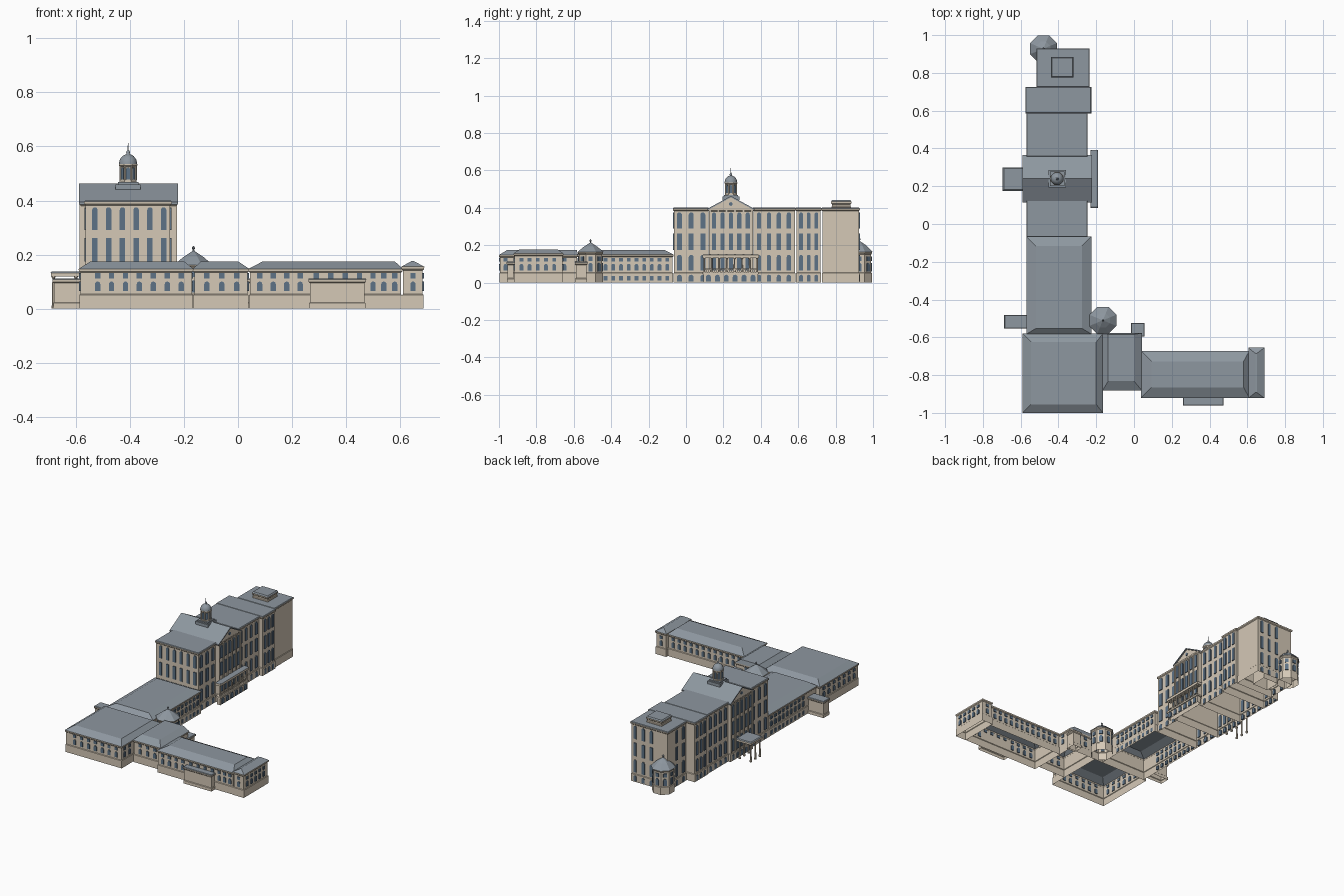
import bpy, bmesh, math
from mathutils import Vector

if "Cube" in bpy.data.objects:
    bpy.data.objects.remove(bpy.data.objects["Cube"])


def mat(name, c):
    m = bpy.data.materials.new(name)
    m.diffuse_color = (*c, 1)
    m.use_nodes = True
    m.node_tree.nodes["Principled BSDF"].inputs["Base Color"].default_value = m.diffuse_color
    return m


STONE = mat("stone", (0.66, 0.58, 0.47))
ROOF = mat("slate", (0.27, 0.31, 0.35))
GLASS = mat("glass", (0.11, 0.17, 0.24))


def finish(bm, name, m, smooth=False):
    bmesh.ops.recalc_face_normals(bm, faces=bm.faces)
    me = bpy.data.meshes.new(name)
    bm.to_mesh(me)
    bm.free()
    me.materials.append(m)
    ob = bpy.data.objects.new(name, me)
    bpy.context.collection.objects.link(ob)
    for p in me.polygons:
        p.use_smooth = smooth
    return ob


def skin(bm, loops, cap=False, floor=False):
    rings = [[bm.verts.new(p) for p in lp] for lp in loops]
    n = len(rings[0])
    for a, b in zip(rings, rings[1:]):
        for i in range(n):
            bm.faces.new((a[i], a[(i + 1) % n], b[(i + 1) % n], b[i]))
    if cap:
        bm.faces.new(rings[-1])
    if floor:
        bm.faces.new(rings[0][::-1])


def rect_loop(r, ins, z):
    if not isinstance(ins, tuple):
        ins = (ins,) * 4
    x0, x1, y0, y1 = r[0] + ins[0], r[1] - ins[1], r[2] + ins[2], r[3] - ins[3]
    return [(x0, y0, z), (x1, y0, z), (x1, y1, z), (x0, y1, z)]


def loft(name, r, prof, m, cap=False):
    bm = bmesh.new()
    skin(bm, [rect_loop(r, i, z) for i, z in prof], cap)
    return finish(bm, name, m)


def box(bm, x0, x1, y0, y1, z0, z1):
    r = (x0, x1, y0, y1)
    skin(bm, [rect_loop(r, 0, z0), rect_loop(r, 0, z1)], True, True)


def lathe(bm, cx, cy, prof, n, turn=0.5):
    ang = [2 * math.pi * (i + turn) / n for i in range(n)]
    skin(bm, [[(cx + r * math.cos(a), cy + r * math.sin(a), z) for a in ang] for r, z in prof], True)


def window(bm, x, y, ang, z0, z1, w, arch):
    # thin glass panel straddling a wall, outward normal at ang
    nrm = Vector((math.cos(ang), math.sin(ang), 0))
    u = Vector((-nrm.y, nrm.x, 0))
    h = w / 2
    pts = [(-h, z0), (h, z0)]
    if arch:
        pts += [(h * math.cos(t * math.pi / 6), z1 - h + h * math.sin(t * math.pi / 6)) for t in range(7)]
    else:
        pts += [(h, z1), (-h, z1)]
    loops = [[Vector((x, y, z)) + u * a + nrm * d for a, z in pts] for d in (-0.005, 0.005)]
    skin(bm, loops, True, True)


LOW = [(0.065, 0.1, True), (0.112, 0.131, False)]
LOWG = LOW + [(0.01, 0.035, False)]
UPPER = [(0.29, 0.375, True), (0.175, 0.262, False)]
TALL = UPPER + [(0.065, 0.148, True), (0.006, 0.042, True)]


def facade(bm, r, side, a, b, n, rows, w=0.02):
    for i in range(n):
        p = a + (b - a) * i / max(n - 1, 1)
        x, y, ang = {"E": (r[1] - .006, p, 0), "N": (p, r[3] - .006, math.pi / 2),
                     "W": (r[0] + .006, p, math.pi), "S": (p, r[2] + .006, -math.pi / 2)}[side]
        for z0, z1, arch in rows:
            window(bm, x, y, ang, z0, z1, w, arch)


def building(name, r, z, insets, top, fronts, base=0.05):
    # open-bottomed wall shell with base course and cornice, then roof, then glazing
    loft(name + "_walls", r, [(.003, 0), (.003, base), (.006, base + .003), (.006, z - .014),
                              (.001, z - .009), (0, z)], STONE)
    if top:
        loft(name + "_roof", r, [(0, z), (insets, top)], ROOF, True)
    bm = bmesh.new()
    for f in fronts:
        facade(bm, r, *f)
    if fronts:
        finish(bm, name + "_windows", GLASS)
    else:
        bm.free()


# Tall main range
building("south_wing", (-.57, -.245, -.07, .125), .396, .004, .4,
         [(s, -.035, .09, 3, TALL, .027) for s in "EW"] + [("S", -.53, -.275, 6, UPPER)])
building("north_wing", (-.57, -.245, .355, .588), .396, .004, .4,
         [(s, .39, .55, 4, TALL, .023) for s in "EW"])
building("north_pavilion", (-.575, -.225, .585, .726), .396, .004, .4,
         [(s, .615, .697, 3, TALL) for s in "EW"])
building("north_end", (-.517, -.235, .724, .93), .396, .004, .4,
         [("W", .76, .83, 2, TALL), ("N", -.39, -.27, 3, TALL)])
building("roof_house", (-.44, -.32, .775, .885), .432, .006, .44, [], .405)
PAV = (-.587, -.225, .117, .363)
building("central_pavilion", PAV, .394, 0, 0, [(s, .15, .33, 5, TALL, .022) for s in "EW"])

# Pavilion pilasters
bm = bmesh.new()
for i in range(6):
    y = .1275 + .045 * i
    for x in (PAV[0] + .004, PAV[1] - .004):
        box(bm, x - .004, x + .004, y - .005, y + .005, .05, .385)
finish(bm, "pavilion_pilasters", STONE)

# Gable: tympanum solid, sloping slate slabs and round window
bm = bmesh.new()
skin(bm, [[(x, .12, .39), (x, .36, .39), (x, .24, .456)] for x in (PAV[0] + .006, PAV[1] - .006)], True, True)
finish(bm, "pediment", STONE)
bm = bmesh.new()
prof = [(.114, .394), (.24, .463), (.366, .394), (.366, .386), (.24, .455), (.114, .386)]
skin(bm, [[(x, y, z) for y, z in prof] for x in (PAV[0] - .002, PAV[1] + .002)], True, True)
finish(bm, "gable_roof", ROOF)
bm = bmesh.new()
for x in (PAV[0] + .005, PAV[1] - .005):
    skin(bm, [[(x + d, .24 + .01 * math.cos(t * math.pi / 6), .42 + .01 * math.sin(t * math.pi / 6))
               for t in range(12)] for d in (-.003, .003)], True, True)
finish(bm, "pediment_windows", GLASS)

# Cupola
CX, CY = -.407, .24
bm = bmesh.new()
box(bm, CX - .046, CX + .046, CY - .046, CY + .046, .44, .46)
box(bm, CX - .038, CX + .038, CY - .038, CY + .038, .46, .468)
finish(bm, "cupola_base", ROOF)
bm = bmesh.new()
lathe(bm, CX, CY, [(.034, .468), (.034, .475), (.03, .476), (.03, .524), (.037, .53), (.037, .536)], 8)
for i in range(8):
    a = (i + .5) * math.pi / 4
    lathe(bm, CX + .031 * math.cos(a), CY + .031 * math.sin(a), [(.004, .475), (.004, .527)], 8)
finish(bm, "cupola_drum", STONE)
bm = bmesh.new()
for i in range(8):
    a = i * math.pi / 4
    window(bm, CX + .0255 * math.cos(a), CY + .0255 * math.sin(a), a, .478, .522, .014, True)
finish(bm, "cupola_windows", GLASS)
bm = bmesh.new()
lathe(bm, CX, CY, [(.034 * math.cos(t * math.pi / 14), .536 + .036 * math.sin(t * math.pi / 14)) for t in range(7)]
      + [(.006, .574), (.007, .579), (.005, .584), (.002, .587), (.0008, .613)], 16)
finish(bm, "cupola_dome", ROOF, True)

# East porch: arcaded base, deck, columns, rail, flat roof
bm = bmesh.new()
P = (-.228, -.192, .088, .39)
skin(bm, [rect_loop(P, .006, 0), rect_loop(P, .006, .048)])
box(bm, *P, .046, .057)
box(bm, *P, .13, .146)
box(bm, P[1] - .011, P[1] - .006, P[2] + .006, P[3] - .006, .07, .074)
for i in range(8):
    lathe(bm, P[1] - .009, P[2] + .01 + i * .0403, [(.006, .057), (.0045, .062), (.004, .125), (.006, .13)], 8)
for i in range(28):
    y = P[2] + .012 + i * .0103
    box(bm, P[1] - .01, P[1] - .007, y - .0015, y + .0015, .057, .07)
finish(bm, "east_porch", STONE)
bm = bmesh.new()
facade(bm, P, "E", .12, .358, 6, [(.006, .042, True)], .026)
finish(bm, "porch_arches", GLASS)
loft("porch_roof", P, [(-.002, .146), (.004, .15)], ROOF, True)

# West carriage canopy on posts
bm = bmesh.new()
C = (-.693, -.582, .178, .298)
box(bm, *C, .118, .132)
for x in (-.683, -.6):
    for y in (.19, .238, .286):
        lathe(bm, x, y, [(.008, 0), (.008, .01), (.006, .012), (.005, .11), (.008, .118)], 8)
finish(bm, "carriage_canopy", STONE)
loft("canopy_roof", C, [(-.002, .132), (.004, .137)], ROOF, True)

# Low wings with truncated hip roofs (insets: west, east, south, north)
building("low_link", (-.57, -.225, -.583, -.066), .15, (.05, .05, .03, .05), .175,
         [("E", -.43, -.1, 9, LOWG), ("W", -.44, -.1, 9, LOWG)])
building("corner_block", (-.59, -.165, -1, -.58), .147, (.045, .035, .045, .045), .175,
         [("S", -.52, -.21, 7, LOW), ("W", -.95, -.63, 7, LOW), ("E", -.965, -.91, 2, LOW)])
building("east_link", (-.167, .042, -.882, -.578), .147, (.03, .042, .05, .006), .175,
         [("S", -.115, -.005, 3, LOW), ("N", -.09, -.04, 2, LOW), ("E", -.65, -.625, 1, LOW)])
building("east_wing", (.038, .61, -.92, -.673), .147, (.055, .03, .055, .055), .175,
         [("S", .08, .23, 4, LOW), ("S", .29, .45, 4, LOW[1:]), ("S", .5, .58, 3, LOW),
          ("N", .08, .57, 12, LOW)])
building("east_end", (.605, .69, -.922, -.655), .155, (.038, .04, .03, .03), .176,
         [("S", .648, .648, 1, LOW), ("N", .648, .648, 1, LOW), ("E", -.88, -.705, 5, LOW)])

# Flat-roofed annexes
building("front_annex", (.26, .475, -.96, -.915), .108, .003, .112, [], .02)
building("rear_annex", (-.015, .055, -.595, -.525), .108, .003, .112, [], .02)
building("west_annex", (-.687, -.565, -.553, -.482), .108, .003, .112, [], .02)

# Octagonal corner towers
for nm, tx, ty, top in (("garden_tower", -.165, -.51, .213), ("north_tower", -.48, .928, .22)):
    bm = bmesh.new()
    lathe(bm, tx, ty, [(.071, 0), (.071, .05), (.067, .053), (.067, .15), (.073, .157), (.073, .163)], 8)
    finish(bm, nm + "_walls", STONE)
    bm = bmesh.new()
    lathe(bm, tx, ty, [(.077, .162), (.04, top - .022), (.004, top), (.003, top + .005), (.006, top + .009),
                       (.006, top + .013), (.001, top + .019)], 8)
    finish(bm, nm + "_roof", ROOF)
    bm = bmesh.new()
    d = .067 * math.cos(math.pi / 8)
    for i in range(8):
        a = i * math.pi / 4
        for z0, z1, arch in ((.06, .105, True), (.116, .14, False)):
            window(bm, tx + d * math.cos(a), ty + d * math.sin(a), a, z0, z1, .022, arch)
    finish(bm, nm + "_windows", GLASS)
